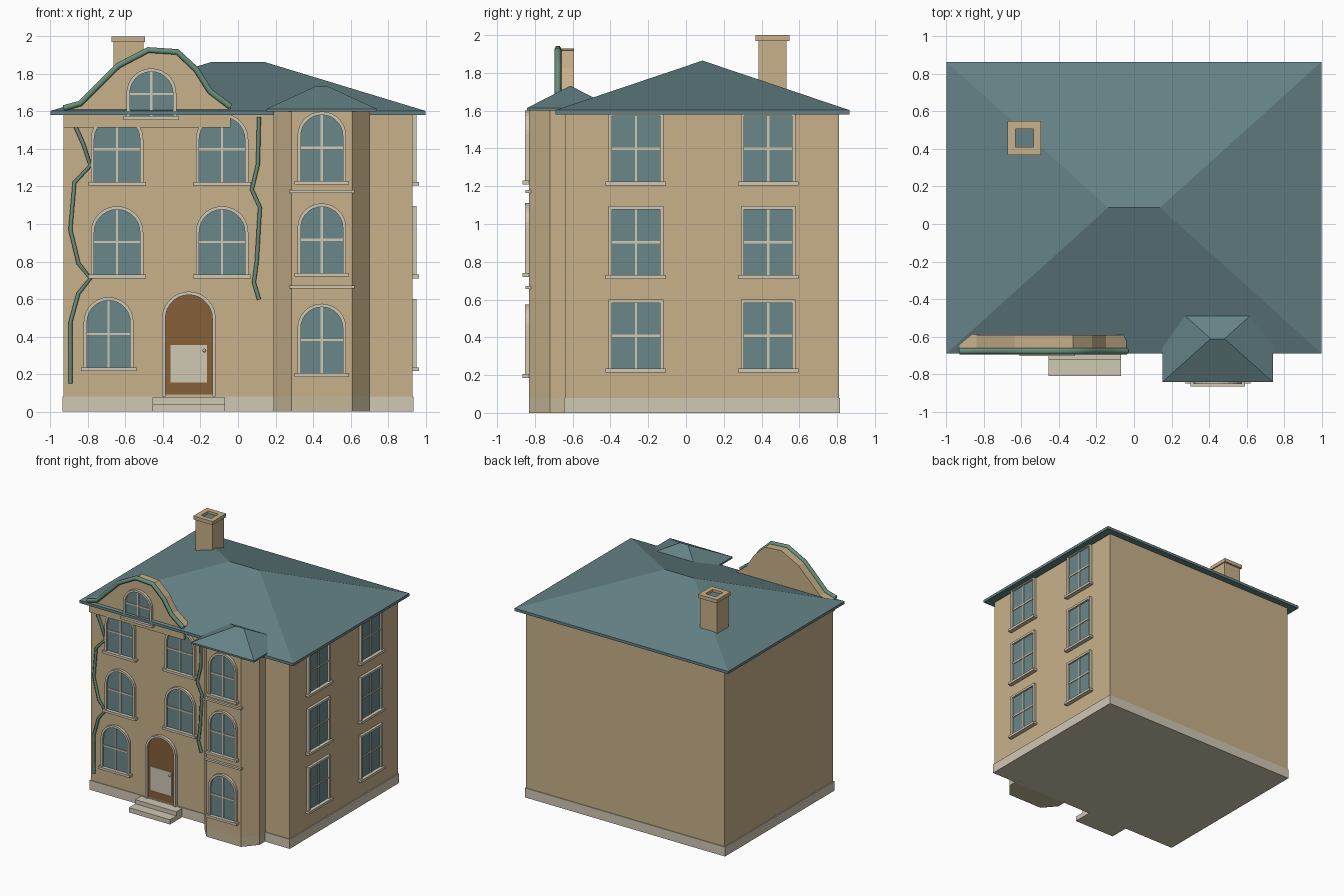
import bpy, bmesh, math
from mathutils import Matrix, Vector

cube = bpy.data.objects.get("Cube")
if cube:
    bpy.data.objects.remove(cube, do_unlink=True)


def material(name, rgb):
    """Material from 0-255 display values, stored as linear."""
    lin = [((c / 255 + 0.055) / 1.055) ** 2.4 for c in rgb] + [1]
    m = bpy.data.materials.new(name)
    m.use_nodes = True
    m.diffuse_color = lin
    m.node_tree.nodes["Principled BSDF"].inputs["Base Color"].default_value = lin
    return m


WALL = material("tan_wall", (200, 177, 138))
STONE = material("pale_stone", (208, 200, 180))
BAY_BASE = material("sandy_stone", (198, 184, 152))
SLATE = material("blue_slate", (101, 130, 134))
GLASS = material("blue_glass", (107, 135, 138))
COPPER = material("green_copper", (104, 142, 124))
WOOD = material("brown_wood", (134, 96, 58))


def finish(name, bm, mat, place=Matrix()):
    bmesh.ops.recalc_face_normals(bm, faces=bm.faces)
    mesh = bpy.data.meshes.new(name)
    bm.to_mesh(mesh)
    bm.free()
    mesh.materials.append(mat)
    ob = bpy.data.objects.new(name, mesh)
    ob.matrix_world = place
    bpy.context.collection.objects.link(ob)
    return ob


def box(name, mat, x, y, z, place=Matrix()):
    bm = bmesh.new()
    bmesh.ops.create_cube(bm, size=1)
    for v in bm.verts:
        v.co = [lo + (c + 0.5) * (hi - lo) for c, (lo, hi) in zip(v.co, (x, y, z))]
    return finish(name, bm, mat, place)


def prism(name, mat, points, offset, place=Matrix()):
    """Extrude a flat outline of 3D points along an offset."""
    bm = bmesh.new()
    face = bm.faces.new([bm.verts.new(p) for p in points])
    ext = bmesh.ops.extrude_face_region(bm, geom=[face], use_keep_orig=True)
    new = [g for g in ext["geom"] if isinstance(g, bmesh.types.BMVert)]
    bmesh.ops.translate(bm, verts=new, vec=offset)
    return finish(name, bm, mat, place)


def hip_roof(name, x, y, z, ridge_half):
    """Eave slab topped by a hipped roof; z = bottom, eave, ridge."""
    bm = bmesh.new()
    low, eave = ([bm.verts.new((px, py, h)) for px, py in
                  ((x[0], y[0]), (x[1], y[0]), (x[1], y[1]), (x[0], y[1]))] for h in z[:2])
    cx, cy = sum(x) / 2, sum(y) / 2
    a, b = (bm.verts.new((cx + s * ridge_half, cy, z[2])) for s in (-1, 1))
    bm.faces.new(low)
    for i in range(4):
        j = (i + 1) % 4
        bm.faces.new((low[i], low[j], eave[j], eave[i]))
    p, q, r, s = eave
    for f in ((p, q, b, a), (q, r, b), (r, s, a, b), (s, p, a)):
        bm.faces.new(f)
    return finish(name, bm, SLATE)


def outline(half, z0, z1, arched):
    """Opening outline in (x, z), from bottom right over the top to bottom left."""
    if not arched:
        return [(half, z0), (half, z1), (-half, z1), (-half, z0)]
    n = 14
    arc = [(half * math.cos(math.pi * i / n), z1 - half + half * math.sin(math.pi * i / n))
           for i in range(n + 1)]
    return [(half, z0)] + arc + [(-half, z0)]


def frame(name, half, z0, z1, arched, depth, place, t=0.018):
    bm = bmesh.new()
    rows = []
    for (ox, oz), (ix, iz) in zip(outline(half, z0, z1, arched),
                                  outline(half - t, z0, z1 - t, arched)):
        rows.append([bm.verts.new(p) for p in
                     ((ox, 0, oz), (ox, -depth, oz), (ix, -depth, iz), (ix, 0, iz))])
    for r, s in zip(rows, rows[1:]):
        for i in range(4):
            j = (i + 1) % 4
            bm.faces.new((r[i], r[j], s[j], s[i]))
    bm.faces.new(rows[0])
    bm.faces.new(rows[-1])
    return finish(name, bm, STONE, place)


def pane(name, mat, half, z0, z1, arched, place, depth=0.007):
    pts = [(x, 0, z) for x, z in outline(half, z0, z1, arched)]
    return prism(name, mat, pts, (0, -depth, 0), place)


def window(name, place, half, z0, z1, arched=True):
    t, mid, bar = 0.018, (z0 + z1 - 0.018) / 2, 0.006
    frame(name + "_frame", half, z0, z1, arched, 0.022, place)
    pane(name + "_glass", GLASS, half - t + 0.002, z0, z1 - t + 0.002, arched, place)
    box(name + "_upright_bar", STONE, (-bar, bar), (-0.013, 0), (z0, z1 - t), place)
    box(name + "_cross_bar", STONE, (t - half, half - t), (-0.013, 0), (mid - bar, mid + bar), place)
    box(name + "_sill", STONE, (-half - 0.015, half + 0.015), (-0.036, 0), (z0 - 0.02, z0), place)


def pipe(name, points, y, radius):
    curve = bpy.data.curves.new(name, "CURVE")
    curve.dimensions = "3D"
    curve.bevel_depth = radius
    curve.bevel_resolution = 1
    curve.use_fill_caps = True
    sp = curve.splines.new("POLY")
    sp.points.add(len(points) - 1)
    for p, (x, z) in zip(sp.points, points):
        p.co = (x, y, z, 1)
    tmp = bpy.data.objects.new(name + "_path", curve)
    bpy.context.collection.objects.link(tmp)
    mesh = bpy.data.meshes.new_from_object(tmp.evaluated_get(bpy.context.evaluated_depsgraph_get()))
    bpy.data.objects.remove(tmp, do_unlink=True)
    mesh.materials.clear()
    mesh.materials.append(COPPER)
    bpy.context.collection.objects.link(bpy.data.objects.new(name, mesh))


# Main block and plinth
FRONT, SIDE = -0.64, 0.93
box("walls", WALL, (-SIDE, SIDE), (FRONT, 0.81), (0.08, 1.59))
box("plinth", STONE, (-0.937, 0.937), (FRONT - 0.006, 0.816), (0, 0.08))
hip_roof("main_roof", (-1, 1), (-0.69, 0.865), (1.58, 1.603, 1.865), 0.138)

# Corner bay with its own roof and ledges
bay = [(0.19, -0.6), (0.19, -0.72), (0.285, -0.83), (0.61, -0.83), (0.705, -0.72), (0.705, -0.6)]
prism("bay_walls", WALL, [(x, y, 0.08) for x, y in bay], (0, 0, 1.525))
prism("bay_plinth", BAY_BASE, [(x, y, 0) for x, y in bay], (0, 0, 0.08))
hip_roof("bay_roof", (0.152, 0.74), (-0.842, -0.382), (1.6, 1.614, 1.732), 0.037)
for i, z in enumerate((0.655, 1.165)):
    box(f"bay_ledge_{i}", STONE, (0.275, 0.62), (-0.85, -0.82), (z, z + 0.016))

# Arched front windows, bay windows and square side windows
front = lambda x, y=FRONT: Matrix.Translation((x, y, 0))
for level in range(3):
    base = 0.235 + 0.495 * level
    if level:
        for x in (-0.645, -0.085):
            window(f"front_window_{level}_{x}", front(x), 0.14, base, base + 0.365)
    else:
        window("front_window_ground", front(-0.69), 0.133, base, base + 0.375)
    bz = (0.205, 0.74, 1.23)[level]
    window(f"bay_window_{level}", front(0.447, -0.83), 0.13, bz, bz + 0.37)
    for y in (-0.265, 0.435):
        turn = Matrix.Translation((SIDE, y, 0)) @ Matrix.Rotation(math.pi / 2, 4, "Z")
        window(f"side_window_{level}_{y}", turn, 0.145, base, base + 0.365, False)

# Front door and steps
door = front(-0.262)
frame("door_frame", 0.143, 0.08, 0.64, True, 0.025, door)
pane("door", WOOD, 0.127, 0.09, 0.624, True, door)
box("door_panel", STONE, (-0.098, 0.097), (-0.014, 0), (0.155, 0.355), door)
bm = bmesh.new()
bmesh.ops.create_uvsphere(bm, u_segments=10, v_segments=6, radius=0.009)
finish("door_knob", bm, STONE, Matrix.Translation((-0.18, FRONT - 0.018, 0.325)))
box("upper_step", STONE, (-0.455, -0.07), (-0.725, -0.6), (0, 0.075))
box("lower_step", STONE, (-0.455, -0.07), (-0.81, -0.7), (0, 0.04))

# Curved gable with copper coping and a window
crest = [(-0.93, 1.618), (-0.84, 1.643), (-0.734, 1.75), (-0.638, 1.845), (-0.479, 1.928),
         (-0.324, 1.918), (-0.223, 1.824), (-0.149, 1.707), (-0.04, 1.625)]
prism("gable", WALL, [(x, -0.668, z) for x, z in [(-0.93, 1.515)] + crest + [(-0.04, 1.515)]],
      (0, 0.075, 0))
pipe("gable_coping", crest, -0.678, 0.018)
window("gable_window", front(-0.462, -0.668), 0.133, 1.575, 1.83)

# Crooked copper pipes on the front wall
pipe("left_pipe", [(-0.867, 1.52), (-0.824, 1.424), (-0.787, 1.312), (-0.872, 1.221),
                   (-0.894, 0.97), (-0.851, 0.79), (-0.787, 0.71), (-0.851, 0.63),
                   (-0.894, 0.475), (-0.894, 0.15)], FRONT - 0.01, 0.012)
pipe("right_pipe", [(0.112, 1.57), (0.106, 1.317), (0.074, 1.184), (0.117, 1.088),
                    (0.1, 0.8), (0.085, 0.688), (0.112, 0.597)], FRONT - 0.01, 0.012)

# Chimney with a rimmed cap and slate flue
cx, cy = -0.585, 0.458
box("chimney", WALL, (cx - 0.08, cx + 0.08), (cy - 0.075, cy + 0.075), (1.58, 1.975))
box("flue", SLATE, (cx - 0.06, cx + 0.06), (cy - 0.06, cy + 0.06), (1.9, 1.98))
for s in (-1, 1):
    x, y = sorted((cx + s * 0.048, cx + s * 0.09)), sorted((cy + s * 0.048, cy + s * 0.09))
    box(f"cap_side_{s}", WALL, x, (cy - 0.09, cy + 0.09), (1.97, 2.0))
    box(f"cap_end_{s}", WALL, (cx - 0.048, cx + 0.048), y, (1.97, 2.0))
